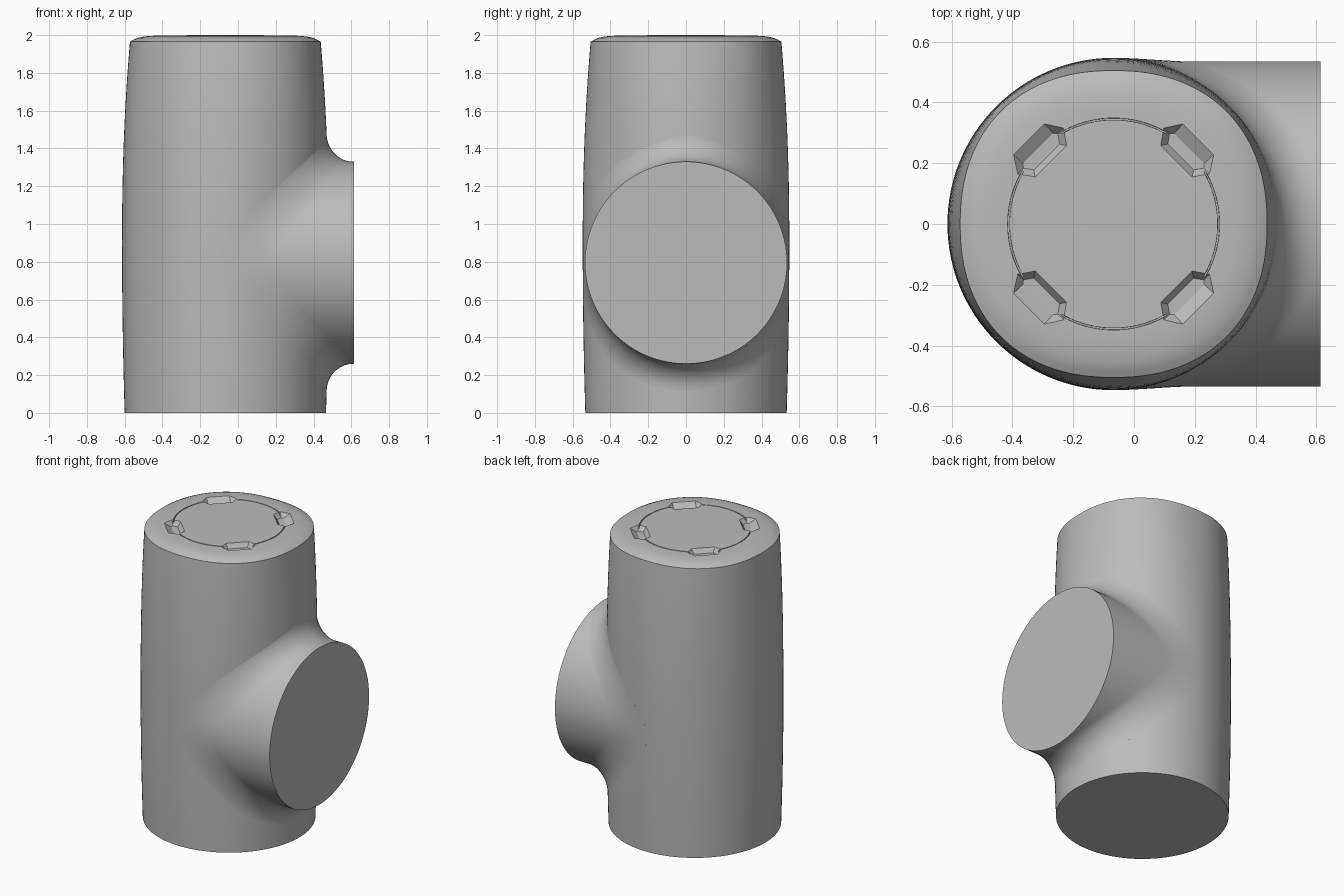
import bpy, bmesh, math
from mathutils import Vector, Matrix

cube = bpy.data.objects.get("Cube")
if cube:
    bpy.data.objects.remove(cube)

CX = -0.067                    # column axis
BRANCH_R, BRANCH_Z, BRANCH_END = 0.535, 0.795, 0.613
FILLET = 0.14
SEG = 128

grey = bpy.data.materials.new("plain grey")
grey.use_nodes = True
colour = (0.5, 0.5, 0.5, 1)
grey.diffuse_color = colour
grey.node_tree.nodes["Principled BSDF"].inputs["Base Color"].default_value = colour


def finish(bm, name):
    bmesh.ops.recalc_face_normals(bm, faces=bm.faces)
    mesh = bpy.data.meshes.new(name)
    bm.to_mesh(mesh)
    bm.free()
    mesh.materials.append(grey)
    obj = bpy.data.objects.new(name, mesh)
    bpy.context.collection.objects.link(obj)
    return obj


def loft(rings, name, closed=False):
    """Skin a list of point rings; cap the ends, or join last to first."""
    bm = bmesh.new()
    rows = [[bm.verts.new(p) for p in ring] for ring in rings]
    n = len(rows[0])
    pairs = list(zip(rows, rows[1:])) + ([(rows[-1], rows[0])] if closed else [])
    for a, b in pairs:
        for i in range(n):
            j = (i + 1) % n
            bm.faces.new((a[i], a[j], b[j], b[i]))
    if not closed:
        bm.faces.new(rows[0])
        bm.faces.new(rows[-1])
    return finish(bm, name)


def smooth(obj, degrees):
    bpy.ops.object.select_all(action='DESELECT')
    obj.select_set(True)
    bpy.context.view_layer.objects.active = obj
    bpy.ops.object.shade_smooth_by_angle(angle=math.radians(degrees))


def column_radius(z):
    if z < 0.9:
        return 0.547 - 0.014 * ((0.9 - z) / 0.9) ** 2
    return 0.547 - 0.042 * ((z - 0.9) / 1.065) ** 2.2


def ring(radius, z, power=2.0):
    """Horizontal ring, rounder or squarer with the power."""
    points = []
    for i in range(SEG):
        a = math.tau * i / SEG
        c, s = math.cos(a), math.sin(a)
        r = radius * (abs(c) ** power + abs(s) ** power) ** (-1 / power)
        points.append((CX + r * c, r * s, z))
    return points


# Column with its shallow domed top
rings = []
for i in range(25):
    z = 1.965 * i / 24
    rings.append(ring(column_radius(z), z, 2 + 0.25 * max(0, (z - 1) / 0.965) ** 2))
for r, z, p in [(0.485, 1.976, 2.24), (0.465, 1.985, 2.22), (0.44, 1.991, 2.16),
                (0.41, 1.995, 2.08), (0.375, 1.997, 2), (0.3, 1.998, 2), (0.15, 2, 2)]:
    rings.append(ring(r, z, p))
column = loft(rings, "column")


# Cutters for the ring groove and the four pry notches in the lid
def cut(cutter):
    cutter.hide_render = True
    cutter.hide_viewport = True
    mod = column.modifiers.new("cut", 'BOOLEAN')
    mod.operation = 'DIFFERENCE'
    mod.solver = 'EXACT'
    mod.object = cutter


cut(loft([ring(0.341, 2.05), ring(0.351, 2.05), ring(0.348, 1.982), ring(0.343, 1.982)],
         "groove_cutter", closed=True))


def notch_outline(inner, mid, outer, w_in, w_mid, w_out, z):
    return [Vector(p) for p in ((inner, -w_in, z), (mid, -w_mid, z), (outer, -w_out, z),
                                (outer, w_out, z), (mid, w_mid, z), (inner, w_in, z))]


for k in range(4):
    turn = Matrix.Translation((CX, 0, 0)) @ Matrix.Rotation(math.radians(45 + 90 * k), 4, 'Z')
    levels = [notch_outline(0.312, 0.34, 0.352, 0.06, 0.08, 0.07, 1.968),
              notch_outline(0.292, 0.34, 0.397, 0.073, 0.107, 0.072, 1.998),
              notch_outline(0.292, 0.34, 0.397, 0.073, 0.107, 0.072, 2.05)]
    cut(loft([[turn @ p for p in level] for level in levels], f"notch_cutter_{k + 1}"))


# Side branch: each strip runs from the column wall through a fillet to the open end
def wall(phi, t):
    z = BRANCH_Z
    for _ in range(4):
        r = column_radius(z)
        y = r * math.sin(t)
        z = BRANCH_Z + y * math.tan(phi)
    return Vector((CX + r * math.cos(t), y, z))


def branch_strip(phi, steps=14):
    side = math.copysign(1, math.cos(phi))
    c = abs(math.cos(phi))
    t = math.asin(BRANCH_R * c / column_radius(BRANCH_Z + BRANCH_R * math.sin(phi)))
    corner = wall(phi, t * side)
    dt = 0.004 * c + 0.00001
    foot, length = corner, 0
    while length < FILLET:
        t += dt
        after = wall(phi, t * side)
        length += (after - foot).length
        tangent = (foot - after).normalized()
        foot = after
    end = Vector((min(corner.x + FILLET, BRANCH_END - 0.002),
                  BRANCH_R * math.cos(phi), BRANCH_Z + BRANCH_R * math.sin(phi)))
    p1 = foot + tangent * FILLET * 0.55
    p2 = end - Vector((FILLET * 0.55, 0, 0))
    points = []
    for i in range(steps + 1):
        u = i / steps
        v = 1 - u
        points.append(foot * v ** 3 + p1 * 3 * u * v * v + p2 * 3 * u * u * v + end * u ** 3)
    for i in range(1, 5):
        points.append(end.lerp(Vector((BRANCH_END, end.y, end.z)), i / 4))
    # Tuck the foot just under the column wall
    inside = Vector((CX, 0, foot.z))
    points.insert(0, foot.lerp(inside, 0.02))
    return points


strips = [branch_strip(math.tau * (i + 0.5) / SEG) for i in range(SEG)]
branch = loft(list(zip(*strips)), "side_branch")

smooth(column, 22)
smooth(branch, 35)
